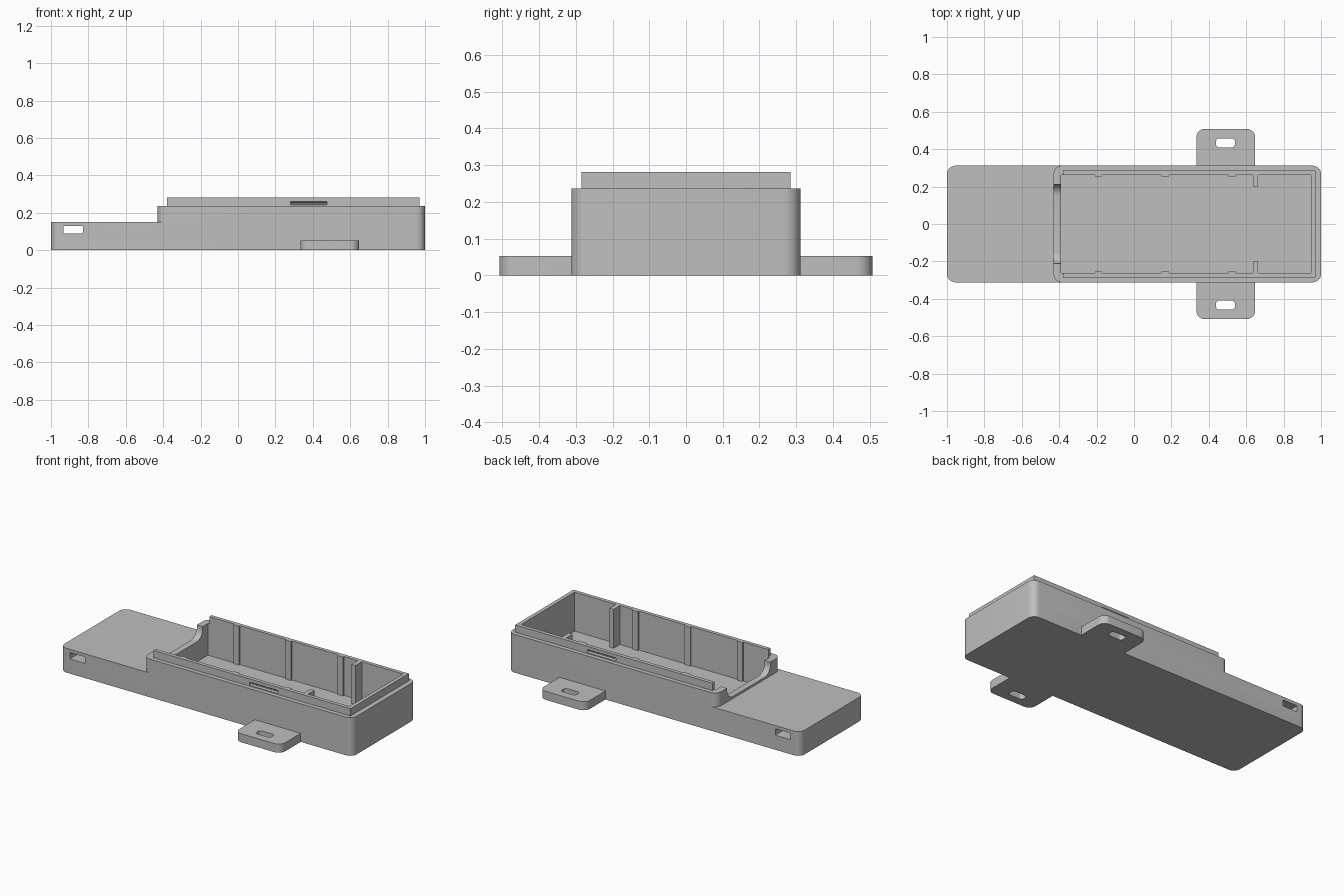
import bpy, bmesh, math
from mathutils import Vector

cube = bpy.data.objects.get("Cube")
if cube:
    bpy.data.objects.remove(cube, do_unlink=True)

grey = bpy.data.materials.new("plain_grey")
grey.use_nodes = True
colour = (0.52, 0.52, 0.52, 1)
grey.diffuse_color = colour
grey.node_tree.nodes["Principled BSDF"].inputs["Base Color"].default_value = colour


def rounded(a0, a1, b0, b1, r=0.0, steps=8):
    """Outline of a rectangle with rounded corners."""
    if r == 0:
        return [(a0, b0), (a1, b0), (a1, b1), (a0, b1)]
    centres = [(a1 - r, b1 - r), (a0 + r, b1 - r), (a0 + r, b0 + r), (a1 - r, b0 + r)]
    pts = []
    for q, (ca, cb) in enumerate(centres):
        for i in range(steps + 1):
            t = (q + i / steps) * math.pi / 2
            pts.append((ca + r * math.cos(t), cb + r * math.sin(t)))
    return pts


def prism(name, outline, lo, hi, axis="z"):
    """Extrude an outline along an axis."""
    place = {"x": lambda a, b, h: Vector((h, a, b)),
             "y": lambda a, b, h: Vector((a, h, b)),
             "z": lambda a, b, h: Vector((a, b, h))}[axis]
    bm = bmesh.new()
    face = bm.faces.new([bm.verts.new(place(a, b, lo)) for a, b in outline])
    out = bmesh.ops.extrude_face_region(bm, geom=[face])
    moved = [v for v in out["geom"] if isinstance(v, bmesh.types.BMVert)]
    bmesh.ops.translate(bm, verts=moved, vec=place(0, 0, hi - lo))
    bmesh.ops.recalc_face_normals(bm, faces=bm.faces)
    mesh = bpy.data.meshes.new(name)
    bm.to_mesh(mesh)
    bm.free()
    mesh.materials.append(grey)
    obj = bpy.data.objects.new(name, mesh)
    bpy.context.collection.objects.link(obj)
    return obj


def combine(target, tool, operation):
    mod = target.modifiers.new("combine", "BOOLEAN")
    mod.operation, mod.solver, mod.object = operation, "EXACT", tool
    bpy.context.view_layer.objects.active = target
    bpy.ops.object.modifier_apply(modifier=mod.name)
    bpy.data.objects.remove(tool, do_unlink=True)


def add(tool):
    combine(case, tool, "UNION")


def cut(tool):
    combine(case, tool, "DIFFERENCE")


W = 0.312      # half width of the case
TOP = 0.281    # top of the lip

# Low slab, raised box and stepped lip
case = prism("case", rounded(-1, 1, -W, W, 0.045), 0, 0.15)
add(prism("raised_box", rounded(-0.43, 1, -W, W, 0.045), 0.1, 0.236))
add(prism("lip", rounded(-0.38, 0.97, -0.285, 0.285), 0.2, TOP))

# Mounting tabs with slotted holes
for s in (-1, 1):
    y0, y1 = sorted((s * 0.25, s * 0.508))
    add(prism("tab", rounded(0.333, 0.648, y0, y1, 0.045), 0, 0.053))
    y0, y1 = sorted((s * 0.41, s * 0.458))
    cut(prism("tab_hole", rounded(0.438, 0.54, y0, y1, 0.018), -0.1, 0.1))

# Open cavity
cut(prism("cavity", rounded(-0.39, 0.946, -0.262, 0.262), 0.04, 0.4))

# Rounded notch in the end wall
cut(prism("notch", rounded(-0.212, 0.212, 0.163, 0.5, 0.06), -0.5, -0.35, "x"))

# Strap tunnel across the slab
cut(prism("strap_tunnel", rounded(-0.933, -0.83, 0.09, 0.13, 0.004, 2), -0.5, 0.5, "y"))

for s in (-1, 1):
    # Wedge-shaped snap groove on the outside of the lip
    groove = [(s * 0.295, 0.238), (s * 0.295, 0.268), (s * 0.274, 0.253), (s * 0.274, 0.247)]
    cut(prism("snap_groove", groove, 0.28, 0.475, "x"))
    # Slim guide ribs and deeper stop ribs inside
    for x, half, reach in ((-0.19, 0.019, 0.253), (0.167, 0.019, 0.253),
                           (0.524, 0.019, 0.253), (0.65, 0.014, 0.2)):
        y0, y1 = sorted((s * reach, s * 0.272))
        add(prism("rib", rounded(x - half, x + half, y0, y1), 0.03, TOP))

# Smooth rounded corners, sharp edges
bpy.ops.object.select_all(action="DESELECT")
case.select_set(True)
bpy.context.view_layer.objects.active = case
bpy.ops.object.shade_smooth_by_angle(angle=math.radians(30))
